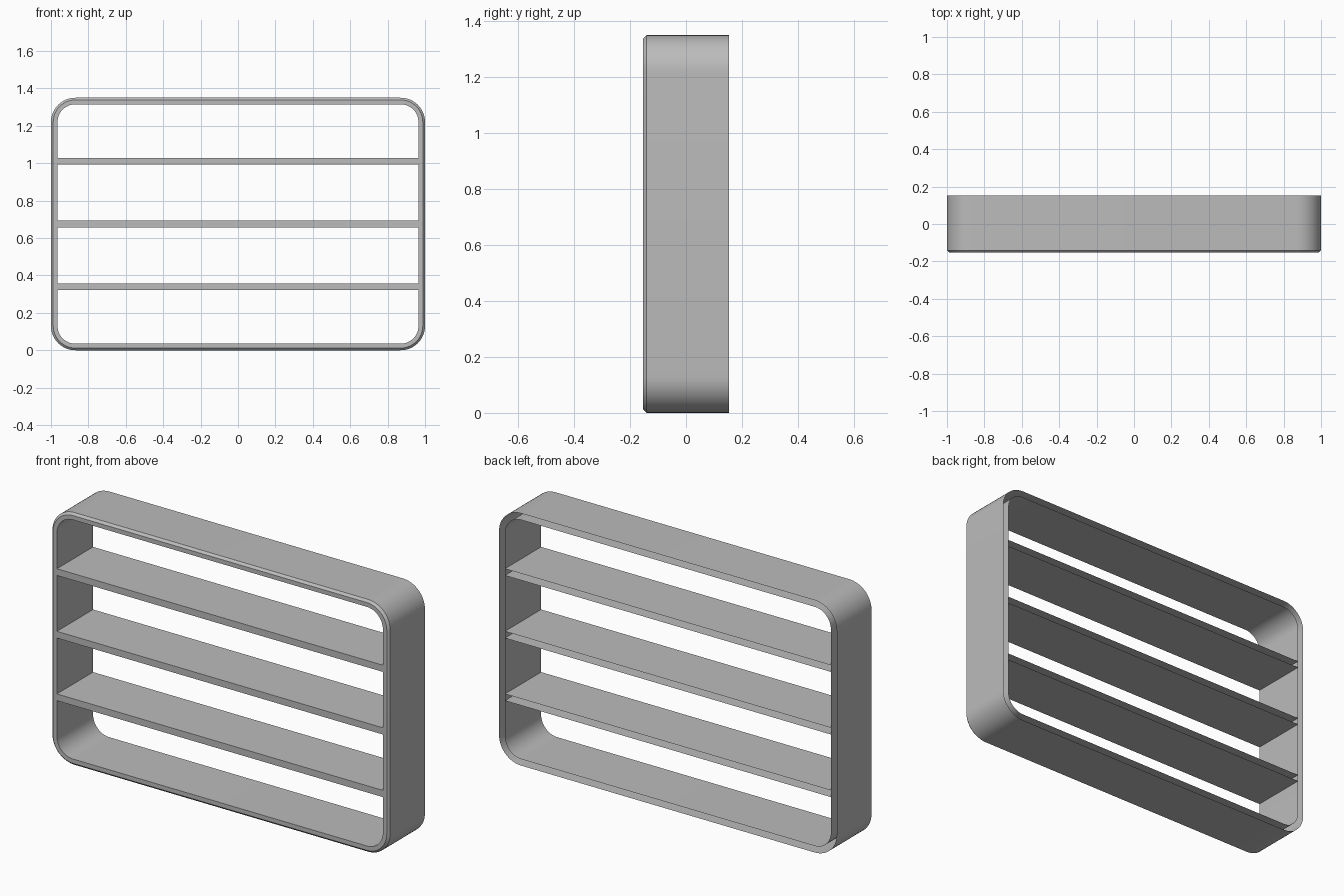
import bpy, bmesh, math

HALF_DEPTH = 0.153
WIDTH, HEIGHT = 2.0, 1.35
WALL, RADIUS, CHAMFER = 0.035, 0.13, 0.012
SHELF_THICKNESS, SHELF_PITCH = 0.036, 0.335

if "Cube" in bpy.data.objects:
    bpy.data.objects.remove(bpy.data.objects["Cube"])

grey = bpy.data.materials.new("plain_grey")
grey.use_nodes = True
colour = (0.5, 0.5, 0.5, 1)
grey.diffuse_color = colour
grey.node_tree.nodes["Principled BSDF"].inputs["Base Color"].default_value = colour


def rounded_loop(bm, inset, y, steps=12):
    """Rounded rectangle of vertices, inset from the outer outline."""
    radius = RADIUS - inset
    cx, cz = WIDTH / 2 - RADIUS, HEIGHT / 2 - RADIUS
    loop = []
    for corner, (sx, sz) in enumerate([(1, 1), (-1, 1), (-1, -1), (1, -1)]):
        for i in range(steps + 1):
            a = math.pi / 2 * (corner + i / steps)
            loop.append(bm.verts.new((sx * cx + radius * math.cos(a), y,
                                      HEIGHT / 2 + sz * cz + radius * math.sin(a))))
    return loop


def finish(bm, name):
    mesh = bpy.data.meshes.new(name)
    bm.to_mesh(mesh)
    bm.free()
    mesh.materials.append(grey)
    obj = bpy.data.objects.new(name, mesh)
    bpy.context.collection.objects.link(obj)
    return obj


# Hollow frame: outer wall, chamfer, front rim and inner wall, open at the back
bm = bmesh.new()
section = [(0, HALF_DEPTH), (0, CHAMFER - HALF_DEPTH), (CHAMFER, -HALF_DEPTH),
           (WALL, -HALF_DEPTH), (WALL, HALF_DEPTH)]
loops = [rounded_loop(bm, inset, y) for inset, y in section]
for a, b in zip(loops, loops[1:]):
    for i in range(len(a)):
        j = (i + 1) % len(a)
        bm.faces.new((a[i], b[i], b[j], a[j]))
frame = finish(bm, "frame")
bpy.ops.object.select_all(action="DESELECT")
frame.select_set(True)
bpy.context.view_layer.objects.active = frame
bpy.ops.object.shade_smooth_by_angle(angle=math.radians(30))

# Shelves: channels with a top, front and bottom, open at the back
for name, step in [("lower_shelf", -1), ("middle_shelf", 0), ("upper_shelf", 1)]:
    z = HEIGHT / 2 + step * SHELF_PITCH
    x, t = WIDTH / 2 - WALL, SHELF_THICKNESS / 2
    bm = bmesh.new()
    profile = [(HALF_DEPTH, z - t), (-HALF_DEPTH, z - t),
               (-HALF_DEPTH, z + t), (HALF_DEPTH, z + t)]
    rows = [[bm.verts.new((side * x, y, h)) for side in (-1, 1)] for y, h in profile]
    for a, b in zip(rows, rows[1:]):
        bm.faces.new((a[0], a[1], b[1], b[0]))
    finish(bm, name)
